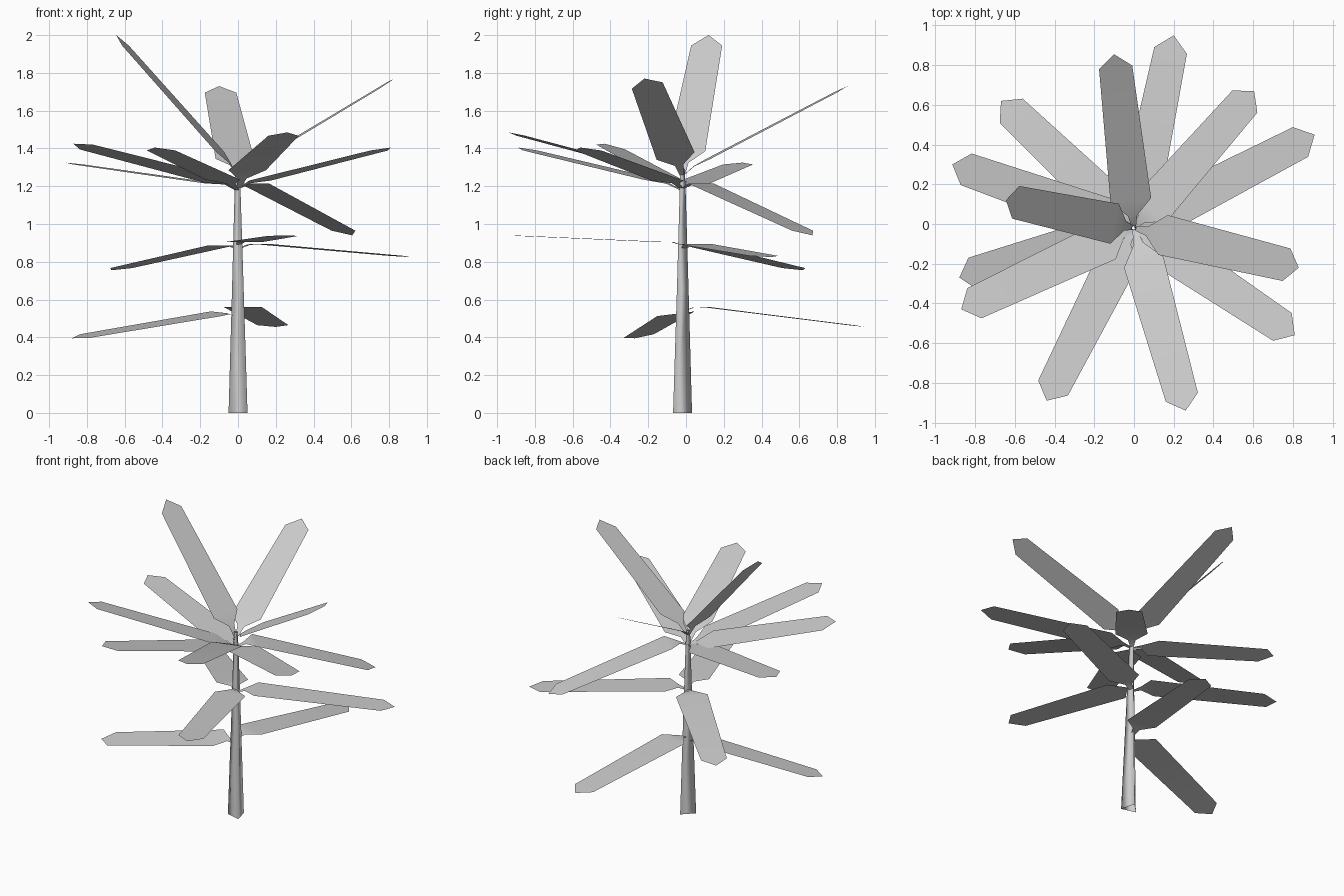
import bpy
from mathutils import Vector


def make_mesh(name, verts, faces):
    me = bpy.data.meshes.new(name)
    me.from_pydata([tuple(v) for v in verts], [], faces)
    me.update()
    for p in me.polygons:
        p.use_smooth = True
    ob = bpy.data.objects.new(name, me)
    bpy.context.collection.objects.link(ob)
    return ob


# Stem: open, tapering three-sided tube with a corner towards front right
stem_dirs = [(0.707, -0.707), (0.259, 0.966), (-0.966, -0.259)]
stem_rings = [(0.008, -0.026, 0.0, 0.060), (0.004, -0.022, 0.65, 0.037),
              (0.0, -0.02, 1.2, 0.018), (-0.003, -0.02, 1.29, 0.013)]
verts = [(cx + dx * r, cy + dy * r, z) for cx, cy, z, r in stem_rings for dx, dy in stem_dirs]
faces = [(k * 3 + i, k * 3 + (i + 1) % 3, k * 3 + 3 + (i + 1) % 3, k * 3 + 3 + i)
         for k in range(len(stem_rings) - 1) for i in range(3)]
make_mesh("stem", verts, faces)


def leaf(name, tip, reach, base_z, attach_z, roll):
    """Flat blade: narrow stalk, wide base, slightly narrower shoulder, pointed tip."""
    root = Vector((0, -0.02, attach_z))
    tip = Vector(tip)
    d = Vector((tip.x - root.x, tip.y - root.y, 0)).normalized()
    side = Vector((-d.y, d.x, roll))
    base = Vector((root.x, root.y, base_z)) + d * reach
    shoulder = base.lerp(tip, 0.91)
    stalk = root + d * 0.01
    neck = root.lerp(base, 0.45) + Vector((0, 0, 0.008))
    v = []
    for c, w in ((stalk, 0.012), (neck, 0.024), (base, 0.103), (shoulder, 0.084)):
        v += [c - side * w, c + side * w]
    v.append(tip)
    make_mesh(name, v, [(0, 2, 3, 1), (2, 4, 5, 3), (4, 6, 7, 5), (6, 8, 7)])


# Leaves: tip, base reach, base height, attachment height, sideways tilt
leaves = [
    # lowest pair
    ((0.20, 0.95, 0.455), 0.13, 0.56, 0.54, 0.0),
    ((-0.88, -0.27, 0.395), 0.12, 0.525, 0.51, -0.12),
    # second tier
    ((0.26, -0.94, 0.94), 0.12, 0.905, 0.89, 0.0),
    ((0.91, 0.45, 0.825), 0.13, 0.895, 0.87, 0.0),
    ((-0.67, 0.62, 0.755), 0.13, 0.885, 0.87, 0.0),
    # third tier
    ((0.605, 0.67, 0.94), 0.13, 1.215, 1.19, 0.0),
    ((0.81, -0.56, 1.405), 0.14, 1.23, 1.19, 0.0),
    ((0.26, -0.94, 1.485), 0.18, 1.285, 1.19, 0.0),
    ((-0.44, -0.89, 1.405), 0.18, 1.235, 1.18, 0.0),
    ((-0.87, -0.43, 1.425), 0.15, 1.235, 1.18, 0.15),
    ((-0.915, 0.30, 1.325), 0.15, 1.215, 1.19, 0.0),
    # crown
    ((-0.10, 0.855, 1.73), 0.14, 1.345, 1.26, 0.0),
    ((0.83, -0.22, 1.77), 0.15, 1.36, 1.26, 0.2),
    ((-0.645, 0.12, 2.0), 0.10, 1.385, 1.26, 0.0),
]
for i, params in enumerate(leaves, 1):
    leaf(f"leaf_{i:02d}", *params)
